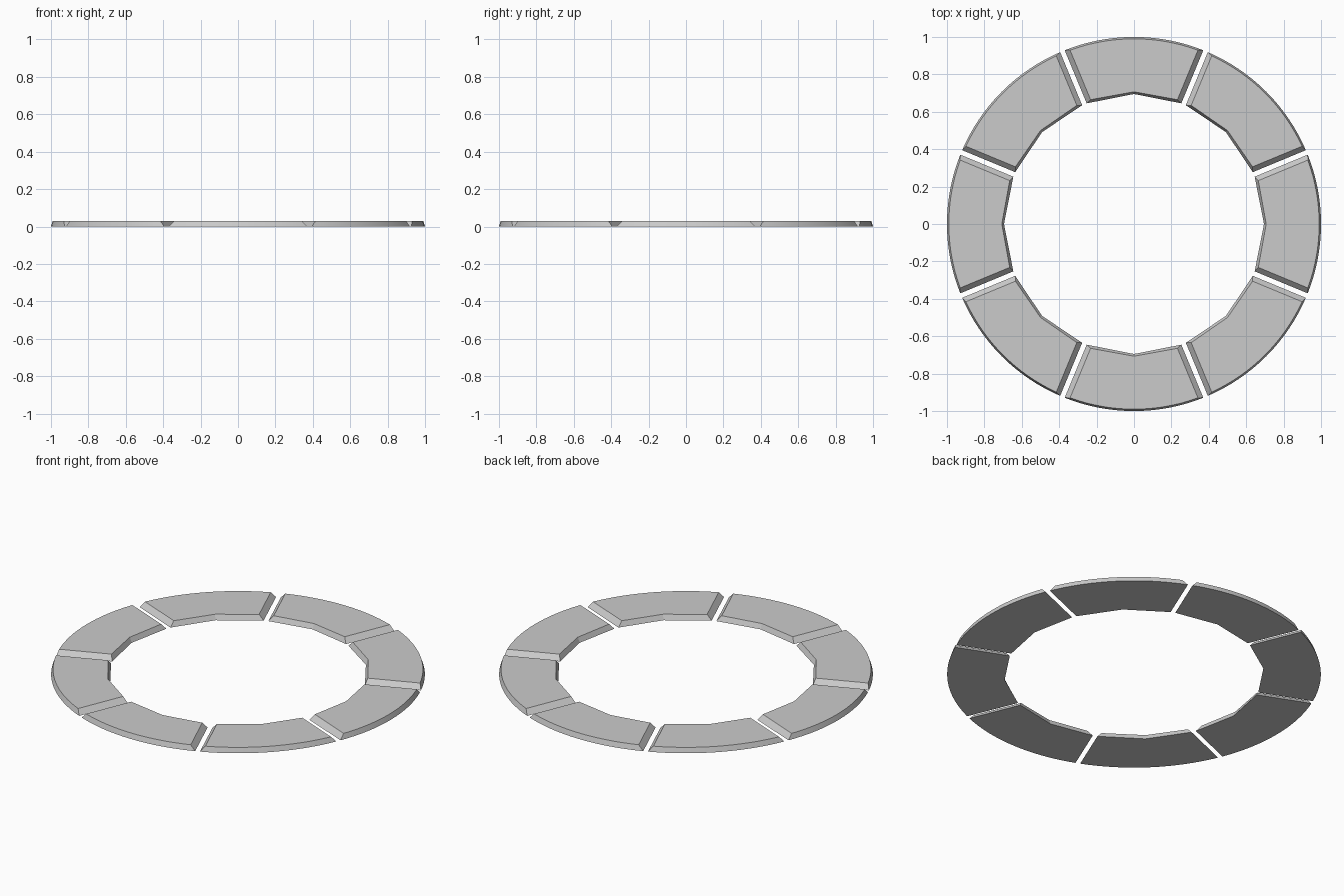
import bpy
import bmesh
from math import sin, cos, asin, pi

if "Cube" in bpy.data.objects:
    bpy.data.objects.remove(bpy.data.objects["Cube"])

SEGMENTS = 8
ARC_STEPS = 16
HEIGHT = 0.03


def outline(r_out, r_mid, r_corner, gap):
    """Plan of one segment centred on +x, with sides parallel to the gap."""
    half = pi / SEGMENTS
    a_out = half - asin(gap / r_out)
    a_in = half - asin(gap / r_corner)
    polar = [(r_out, a_out * (2 * i / ARC_STEPS - 1)) for i in range(ARC_STEPS + 1)]
    polar += [(r_corner, a_in), (r_mid, 0), (r_corner, -a_in)]
    return polar


def make_segment(index):
    turn = index * 2 * pi / SEGMENTS
    bm = bmesh.new()

    def ring(polar, z):
        return [bm.verts.new((r * cos(a + turn), r * sin(a + turn), z)) for r, a in polar]

    # wide base outline, narrower top outline, sloped walls between
    low = ring(outline(1.0, 0.695, 0.693, 0.013), 0)
    top = ring(outline(0.99, 0.707, 0.704, 0.040), HEIGHT)
    bm.faces.new(low[::-1])
    bm.faces.new(top)
    n = len(low)
    for i in range(n):
        j = (i + 1) % n
        face = bm.faces.new((low[i], low[j], top[j], top[i]))
        face.smooth = i < ARC_STEPS
    bmesh.ops.recalc_face_normals(bm, faces=bm.faces)
    # keep every crease sharp except along the rounded outer wall
    for e in bm.edges:
        e.smooth = all(f.smooth for f in e.link_faces)
    mesh = bpy.data.meshes.new(f"ring_segment_{index + 1}")
    bm.to_mesh(mesh)
    bm.free()
    obj = bpy.data.objects.new(mesh.name, mesh)
    bpy.context.collection.objects.link(obj)


# ring of eight separate bevelled segments
for k in range(SEGMENTS):
    make_segment(k)
